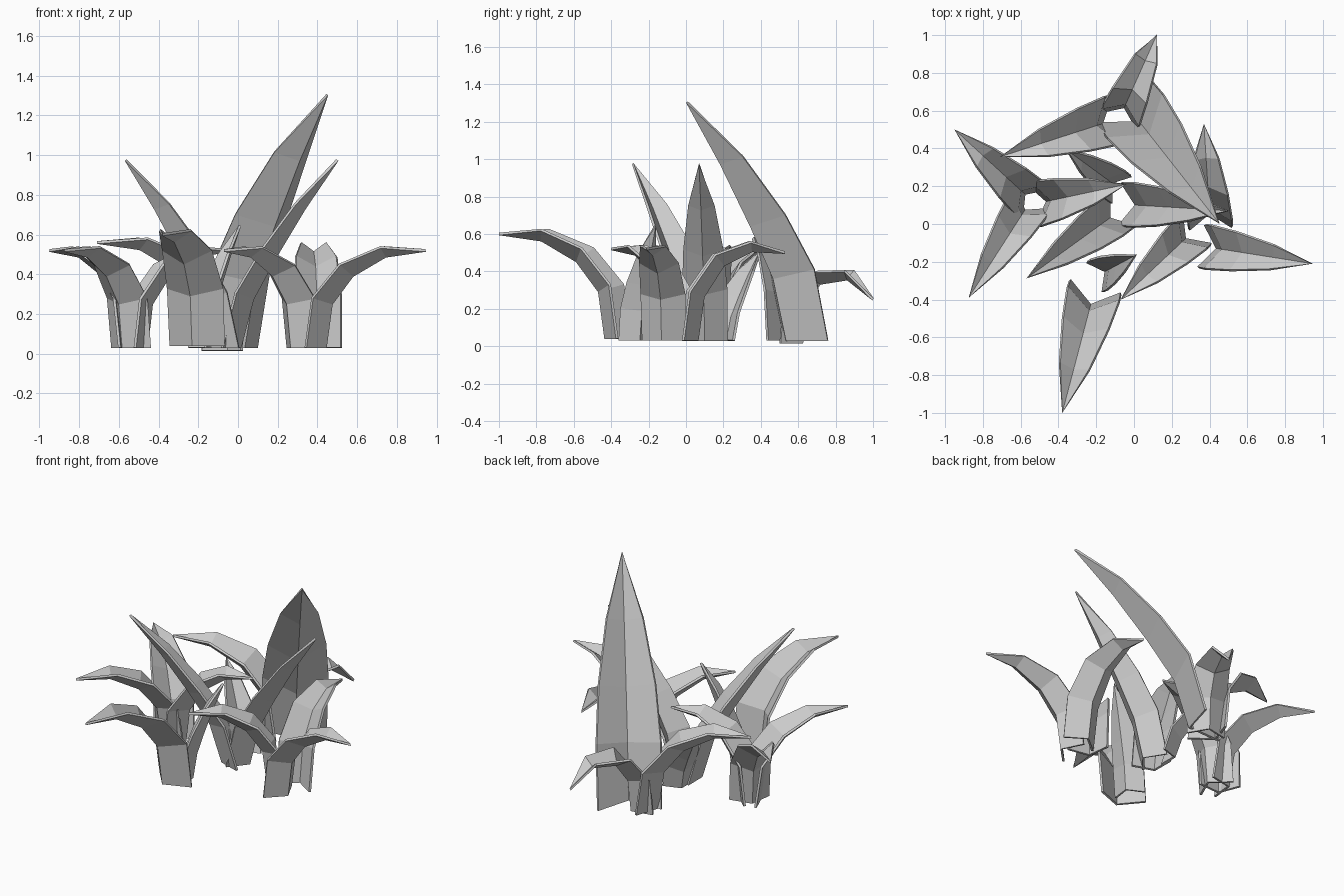
import bpy
from mathutils import Vector

if "Cube" in bpy.data.objects:
    bpy.data.objects.remove(bpy.data.objects["Cube"])

# Keel shapes: (run fraction, rise fraction) for rows from base to tip
ARCH = [(0, 0), (.06, .45), (.27, .74), (.60, .94), (1, 1)]
NOD = [(0, 0), (.07, .5), (.30, .86), (.62, 1.02), (1, 1)]
UPRIGHT = [(0, 0), (.13, .26), (.36, .48), (.66, .74), (1, 1)]
DROOP = [(0, 0), (.05, .85), (.25, 1.36), (.64, 1.46), (1, 1)]
WIDTHS = [1, 1.02, .9, .58, 0]


def leaf(name, base, tip, width, shape):
    """Blade folded along a keel, edges raised on the inner side."""
    base, tip = Vector(base), Vector(tip)
    run = Vector((tip.x - base.x, tip.y - base.y, 0))
    side = Vector((0, 0, 1)).cross(run).normalized()
    rise = tip.z - base.z
    keel = [base + run * f + Vector((0, 0, rise * g)) for f, g in shape]
    verts, faces = [], []
    for i in range(4):
        tangent = (keel[i + 1] - keel[max(i - 1, 0)]).normalized()
        up = tangent.cross(side)
        if i == 0:
            up = -run.normalized()
        w = width * WIDTHS[i]
        lift = up * w * .36
        verts += [keel[i] + lift + side * w / 2, keel[i],
                  keel[i] + lift - side * w / 2]
    verts.append(keel[4])
    for i in range(3):
        a = i * 3
        faces += [(a, a + 1, a + 4, a + 3), (a + 1, a + 2, a + 5, a + 4)]
    faces += [(9, 10, 12), (10, 11, 12)]
    mesh = bpy.data.meshes.new(name)
    mesh.from_pydata(verts, [], faces)
    mesh.update()
    ob = bpy.data.objects.new(name, mesh)
    bpy.context.collection.objects.link(ob)
    mod = ob.modifiers.new("thickness", 'SOLIDIFY')
    mod.thickness = .014
    mod.offset = 0


# Each clump is a ring of blades: base of keel, tip, width, shape
clumps = {
    "back_clump": [
        ((.03, .54, .03), (.45, .005, 1.305), .37, UPRIGHT),
        ((-.05, .62, .015), (.12, 1.0, .25), .22, DROOP),
        ((-.17, .53, .03), (-.71, .355, .56), .26, ARCH)],
    "right_clump": [
        ((.40, .06, .03), (.37, .53, .50), .23, NOD),
        ((.44, -.13, .03), (.945, -.21, .52), .23, ARCH),
        ((.27, -.08, .03), (-.07, -.40, .52), .23, ARCH)],
    "left_clump": [
        ((-.58, .07, .03), (-.875, -.39, .52), .23, ARCH),
        ((-.58, .16, .03), (-.95, .50, .52), .23, ARCH),
        ((-.46, .12, .03), (-.04, .21, .52), .24, ARCH)],
    "middle_clump": [
        ((-.13, .03, .03), (-.565, -.285, .975), .23, UPRIGHT),
        ((.01, .10, .03), (.50, .07, .975), .23, UPRIGHT),
        ((-.12, .22, .03), (-.36, .395, .50), .18, UPRIGHT)],
    "front_clump": [
        ((-.23, -.43, .04), (-.38, -1.0, .60), .28, ARCH),
        ((-.15, -.25, .03), (.01, -.165, .645), .18, UPRIGHT)],
}
for clump, blades in clumps.items():
    for n, (base, tip, width, shape) in enumerate(blades):
        leaf(f"{clump}_leaf_{n + 1}", base, tip, width, shape)
